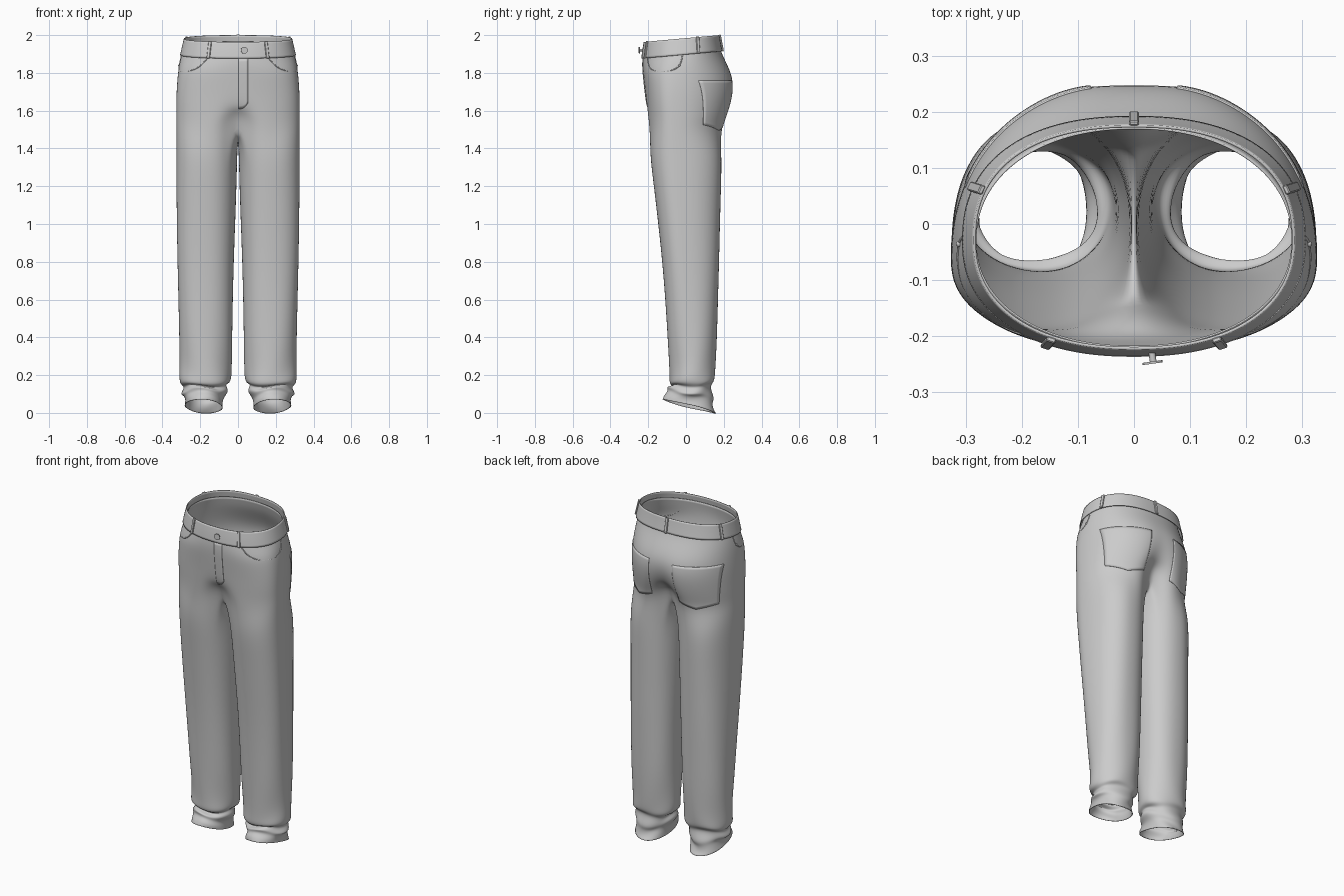
import bpy, bmesh
from math import sin, cos, pi, exp, radians
from mathutils import Vector, Matrix
from mathutils.bvhtree import BVHTree

if "Cube" in bpy.data.objects:
    bpy.data.objects.remove(bpy.data.objects["Cube"])

N, K = 32, 12          # segments around the outer arc and the inner thigh arc


def new_object(name, verts, faces):
    me = bpy.data.meshes.new(name)
    me.from_pydata([tuple(v) for v in verts], [], faces)
    for p in me.polygons:
        p.use_smooth = True
    ob = bpy.data.objects.new(name, me)
    bpy.context.collection.objects.link(ob)
    return ob


def spow(v, e):
    return (1 if v >= 0 else -1) * abs(v) ** e


def half_section(a, yw, yf, yb, phi, nf=2.4, nb=2.2):
    """Point on half a hip section; phi runs front centre -> side -> back centre."""
    n, b = (nf, yw - yf) if phi < 0 else (nb, yb - yw)
    return max(0.0, a * spow(max(cos(phi), 0), 2 / n)), yw + b * spow(sin(phi), 2 / n)


def arc():
    return [-pi / 2 + pi * i / N for i in range(N + 1)]


def finish(ob, thick, mirror=True, levels=2):
    if mirror:
        m = ob.modifiers.new("mirror", 'MIRROR')
        m.merge_threshold = 0.0005
    if levels:
        s = ob.modifiers.new("smooth", 'SUBSURF')
        s.levels = s.render_levels = levels
    if thick:
        s = ob.modifiers.new("cloth", 'SOLIDIFY')
        s.thickness, s.offset = thick, -1


# ---- trouser body: hip rings, crotch seam ring, then leg rings
verts, faces, rings = [], [], []


def add_ring(points):
    rings.append(list(range(len(verts), len(verts) + len(points))))
    verts.extend(points)


# z, half width, widest y, front y, back y, front dip, back dip
HIPS = [(1.95, .284, -.03, -.220, .172, 0, 0),
        (1.89, .302, -.032, -.230, .187, 0, 0),
        (1.83, .315, -.045, -.229, .218, 0, 0),
        (1.76, .322, -.055, -.222, .252, 0, .003),
        (1.69, .326, -.06, -.215, .258, 0, .012),
        (1.62, .327, -.06, -.210, .245, .006, .03),
        (1.56, .327, -.055, -.206, .228, .03, .055)]
for z, a, yw, yf, yb, df, db in HIPS:
    pts = []
    for phi in arc():
        x, y = half_section(a, yw, yf, yb, phi, 2.15 if z > 1.88 else 2.5, 2.15)
        g = exp(-(x / .07) ** 2)
        tilt = .09 * y * min(1, max(0, (z - 1.6) / .3))
        lift = .035 * g if z < 1.6 else 0
        pts.append((x, y + (df if phi < 0 else -db) * g, z + tilt + lift))
    add_ring(pts)

# crotch seam ring
pts = []
for phi in arc():
    x, y = half_section(.326, -.055, -.202, .208, phi, 2.6, 2.15)
    g = exp(-(x / .08) ** 2)
    pts.append((x, y + (.055 if phi < 0 else -.07) * g, 1.49 + .05 * g))
y0, y1 = pts[0][1], pts[-1][1]
for k in range(1, K):
    t = 1 - 2 * k / K
    pts.append((0, (y0 + y1) / 2 + (y1 - y0) / 2 * t, 1.44 + .10 * t * t))
add_ring(pts)

# z, inner x, outer x, front y, widest y, back y, tilt, ripple
LEGS = [(1.37, .004, .326, -.192, -.05, .19, 0, 0),
        (1.2, .008, .326, -.17, -.045, .186, 0, 0),
        (1.0, .015, .324, -.147, -.03, .18, 0, 0),
        (.8, .022, .321, -.126, -.01, .176, 0, .004),
        (.6, .027, .316, -.110, .01, .170, 0, .004),
        (.4, .031, .311, -.097, .025, .164, 0, .008),
        (.26, .034, .307, -.088, .035, .156, 0, .012),
        (.19, .035, .311, -.086, .035, .152, 0, .018),
        (.155, .040, .309, -.090, .035, .150, .04, .025),
        (.145, .065, .285, -.062, .035, .130, 0, .035),
        (.125, .060, .292, -.080, .03, .135, -.1, .045),
        (.105, .055, .300, -.100, .03, .145, -.2, .045),
        (.085, .080, .283, -.092, .03, .138, -.22, .04),
        (.06, .080, .280, -.118, .03, .146, -.25, .03),
        (.035, .080, .283, -.125, .03, .160, -.25, .01)]
for r, (z, x0, x1, yf, yw, yb, tilt, rip) in enumerate(LEGS):
    cx, cy, a = (x0 + x1) / 2, (yf + yb) / 2, (x1 - x0) / 2
    e = 2 / (2.25 if z > .3 else 2.05)
    ang = [radians(-135 + 270 * i / N) for i in range(N + 1)]
    ang += [radians(135 + 90 * k / K) for k in range(1, K)]
    pts = []
    for t in ang:
        w = 1 + rip * sin(4 * t + 1.3 * r)
        mid = yw if cos(t) > 0 else cy
        b = yb - mid if sin(t) > 0 else mid - yf
        x = cx + a * w * spow(cos(t), e)
        y = mid + b * w * spow(sin(t), e)
        slant = .08 * (x - cx) if z < .09 else 0
        pts.append((x, y, z + tilt * (y - cy) + slant + rip * .2 * sin(3 * t + r * .5)))
    add_ring(pts)

for r in range(len(rings) - 1):
    p, q = rings[r], rings[r + 1]
    closed = len(p) > N + 1
    for i in range(len(p) if closed else N):
        j = (i + 1) % len(p)
        faces.append((p[i], q[i], q[j], p[j]))
body = new_object("trouser_body", verts, faces)
finish(body, 0)
bpy.context.view_layer.update()
surface = BVHTree.FromObject(body, bpy.context.evaluated_depsgraph_get())
finish(body, .003, mirror=False, levels=0)

# ---- waistband
BAND = [(1.984, .287, -.03, -.224, .177), (1.942, .297, -.031, -.232, .184),
        (1.898, .307, -.032, -.237, .193)]


def band_point(row, phi):
    z, a, yw, yf, yb = BAND[row]
    x, y = half_section(a, yw, yf, yb, phi, 2.25, 2.35)
    return Vector((x, y, z + .09 * y))


bv = [band_point(r, p) for r in range(3) for p in arc()]
bf = [(r * (N + 1) + i, (r + 1) * (N + 1) + i, (r + 1) * (N + 1) + i + 1, r * (N + 1) + i + 1)
      for r in range(2) for i in range(N)]
finish(new_object("waistband", bv, bf), .005)


# ---- belt loops
def belt_loop(name, phi, side):
    top, low = band_point(0, phi), band_point(2, phi)
    tan = band_point(1, phi + .03) - band_point(1, phi - .03)
    if abs(phi) > 1.5:
        tan = Vector((1, 0, 0))
    tan = Vector((tan.x, tan.y, 0)).normalized()
    up = (top - low) * 1.04
    out = tan.cross(up).normalized()
    if out.dot(Vector((top.x, top.y, 0))) < 0:
        out = -out
    mat = Matrix((tan * .017, out * .009, up)).transposed().to_4x4()
    mat.translation = (top + low) / 2 + out * .003
    bm = bmesh.new()
    bmesh.ops.create_cube(bm, size=1, matrix=Matrix.Diagonal((side, 1, 1, 1)) @ mat)
    bmesh.ops.recalc_face_normals(bm, faces=bm.faces)
    bmesh.ops.bevel(bm, geom=bm.edges[:], offset=.002, segments=1, affect='EDGES')
    ob = new_object(name, [], [])
    bm.to_mesh(ob.data)
    bm.free()


for side, tag in ((1, "left"), (-1, "right")):
    belt_loop("front_belt_loop_" + tag, radians(-62), side)
    belt_loop("side_belt_loop_" + tag, radians(22), side)
belt_loop("back_belt_loop", pi / 2, 1)


# ---- cloth patches laid on the body surface
def patch(name, shape, nu, nv, back):
    d = -1 if back else 1
    pv = []
    for j in range(nv + 1):
        for i in range(nu + 1):
            x, z = shape(i / nu, j / nv)
            hit, nor, _, _ = surface.ray_cast(Vector((x, -d, z)), Vector((0, d, 0)))
            if hit is None:
                hit, nor, _, _ = surface.find_nearest(Vector((x, -d * .2, z)))
            if nor.y * d > 0:
                nor = -nor
            pv.append(hit + nor * .003)
    w = nu + 1
    pf = [(j * w + i, j * w + i + 1, (j + 1) * w + i + 1, (j + 1) * w + i)
          for j in range(nv) for i in range(nu)]
    if not back:
        pf = [f[::-1] for f in pf]
    ob = new_object(name, pv, pf)
    finish(ob, .005, mirror=False, levels=0)
    return ob


def back_pocket(u, v):
    s = 2 * u - 1
    return .188 + s * (.112 - .016 * v), 1.76 - v * (.235 + .03 * (1 - abs(s)))


def fly(u, v):
    return .002 + u * .05, 1.875 - v * (.265 - .03 * u ** 3)


ob = patch("back_pocket", back_pocket, 20, 16, True)
ob.modifiers.new("mirror", 'MIRROR')
patch("fly", fly, 5, 16, False)


# ---- front pocket openings and rivets
def polar(deg, z, side):
    d = Vector((cos(radians(deg)) * side, sin(radians(deg)), 0))
    return surface.ray_cast(Vector((0, -.03, z)) + d, -d)[0]


EDGE = [(-47, 1.88), (-43, 1.85), (-36, 1.822), (-27, 1.808), (-17, 1.805),
        (-8, 1.813), (-2, 1.83), (1, 1.855), (2, 1.89)]
for side, tag in ((1, "left"), (-1, "right")):
    cu = bpy.data.curves.new("front_pocket_edge_" + tag, 'CURVE')
    cu.dimensions, cu.bevel_depth, cu.bevel_resolution = '3D', .003, 2
    sp = cu.splines.new('NURBS')
    sp.points.add(len(EDGE) - 1)
    for p, (deg, z) in zip(sp.points, EDGE):
        p.co = (*polar(deg, z, side), 1)
    sp.use_endpoint_u, sp.order_u = True, 3
    bpy.context.collection.objects.link(bpy.data.objects.new(cu.name, cu))
    bpy.ops.mesh.primitive_uv_sphere_add(segments=12, ring_count=8, radius=.006,
                                         location=polar(-1, 1.84, side))
    bpy.context.object.name = "pocket_rivet_" + tag

# ---- waist button: shank and disc
for name, rad, dep, y in (("button_shank", .006, .022, -.237), ("button_disc", .018, .004, -.247)):
    bpy.ops.mesh.primitive_cylinder_add(vertices=24, radius=rad, depth=dep,
                                        location=(.033, y, 1.92), rotation=(pi / 2, 0, radians(8)))
    bpy.context.object.name = name
    bpy.ops.object.shade_smooth_by_angle()
